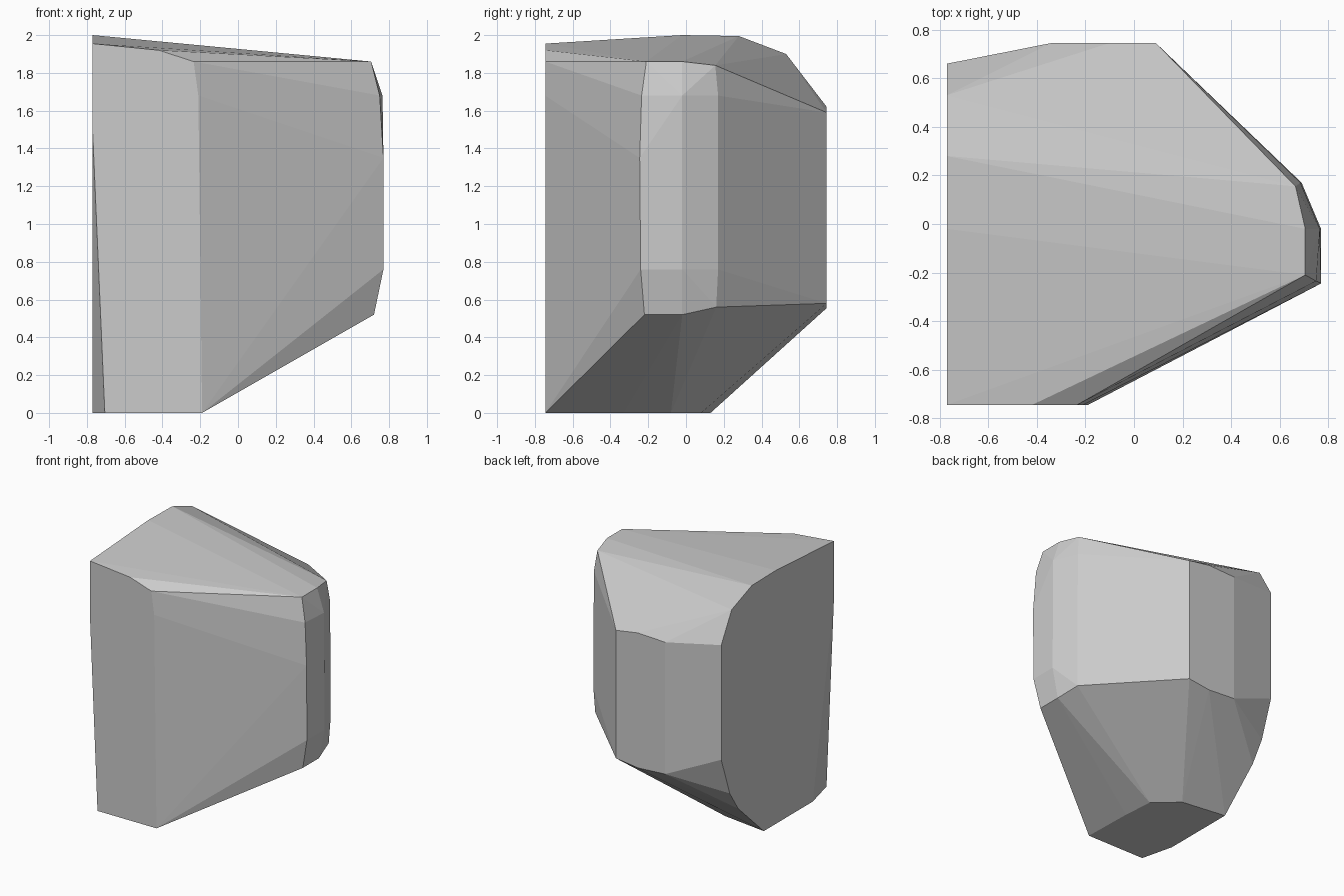
import bpy
import bmesh

default_cube = bpy.data.objects.get("Cube")
if default_cube:
    bpy.data.objects.remove(default_cube, do_unlink=True)

# Planes the boulder is cut off at
SIDE, FRONT, BACK = -0.77, -0.745, 0.745


def on_side(profile):
    """Profile of (y, z) on the flat side wall."""
    return [(SIDE, y, z) for y, z in profile]


def on_wall(y, profile):
    """Profile of (x, z) on the front or back wall."""
    return [(x, y, z) for x, z in profile]


def on_level(z, outline):
    """Outline of (x, y) at one height."""
    return [(x, y, z) for x, y in outline]


# Large flat side, rounded toward the back
side_wall = on_side([
    (FRONT, 1.955), (FRONT, 1.5), (-0.02, 2), (0.28, 1.995), (0.53, 1.9),
    (0.66, 1.67), (0.66, 0.765), (0.555, 0.46), (0.45, 0.3),
    (0.13, 0), (-0.48, 0),
])

# Front and back walls
front_wall = on_wall(FRONT, [
    (-0.42, 1.92), (-0.235, 1.86), (-0.21, 1.68), (-0.2, 0.75),
    (-0.19, 0), (-0.705, 0),
])
back_wall = on_wall(BACK, [
    (0.09, 1.59), (-0.1, 1.62), (-0.34, 1.61),
    (0.09, 0.58), (-0.1, 0.555), (-0.34, 0.57),
])

# Small foot under the overhang
foot = on_level(0, [(-0.4, 0.08), (-0.22, -0.08), (-0.2, -0.33)])

# Blunt nose, chamfered at its top and bottom
nose = (
    on_level(1.86, [(0.705, -0.21), (0.705, -0.02)])
    + on_level(1.84, [(0.665, 0.155)])
    + on_level(1.68, [(0.75, -0.235), (0.765, -0.02), (0.685, 0.17)])
    + on_level(1.35, [(0.77, -0.245)])
    + on_level(0.76, [(0.77, -0.24), (0.77, -0.02), (0.69, 0.17)])
    + on_level(0.52, [(0.72, -0.22), (0.72, -0.02)])
    + on_level(0.56, [(0.68, 0.16)])
)

# Wrap all the outlines in one faceted skin
bm = bmesh.new()
for point in side_wall + front_wall + back_wall + foot + nose:
    bm.verts.new(point)
bmesh.ops.convex_hull(bm, input=bm.verts[:])
loose = [v for v in bm.verts if not v.link_faces]
bmesh.ops.delete(bm, geom=loose, context="VERTS")
bmesh.ops.dissolve_limit(bm, angle_limit=0.02, verts=bm.verts[:], edges=bm.edges[:])
bmesh.ops.recalc_face_normals(bm, faces=bm.faces[:])

mesh = bpy.data.meshes.new("boulder")
bm.to_mesh(mesh)
bm.free()
boulder = bpy.data.objects.new("boulder", mesh)
bpy.context.collection.objects.link(boulder)

# Plain grey stone
stone = bpy.data.materials.new("grey_stone")
stone.use_nodes = True
grey = (0.6, 0.6, 0.6, 1)
stone.diffuse_color = grey
stone.node_tree.nodes["Principled BSDF"].inputs["Base Color"].default_value = grey
mesh.materials.append(stone)
